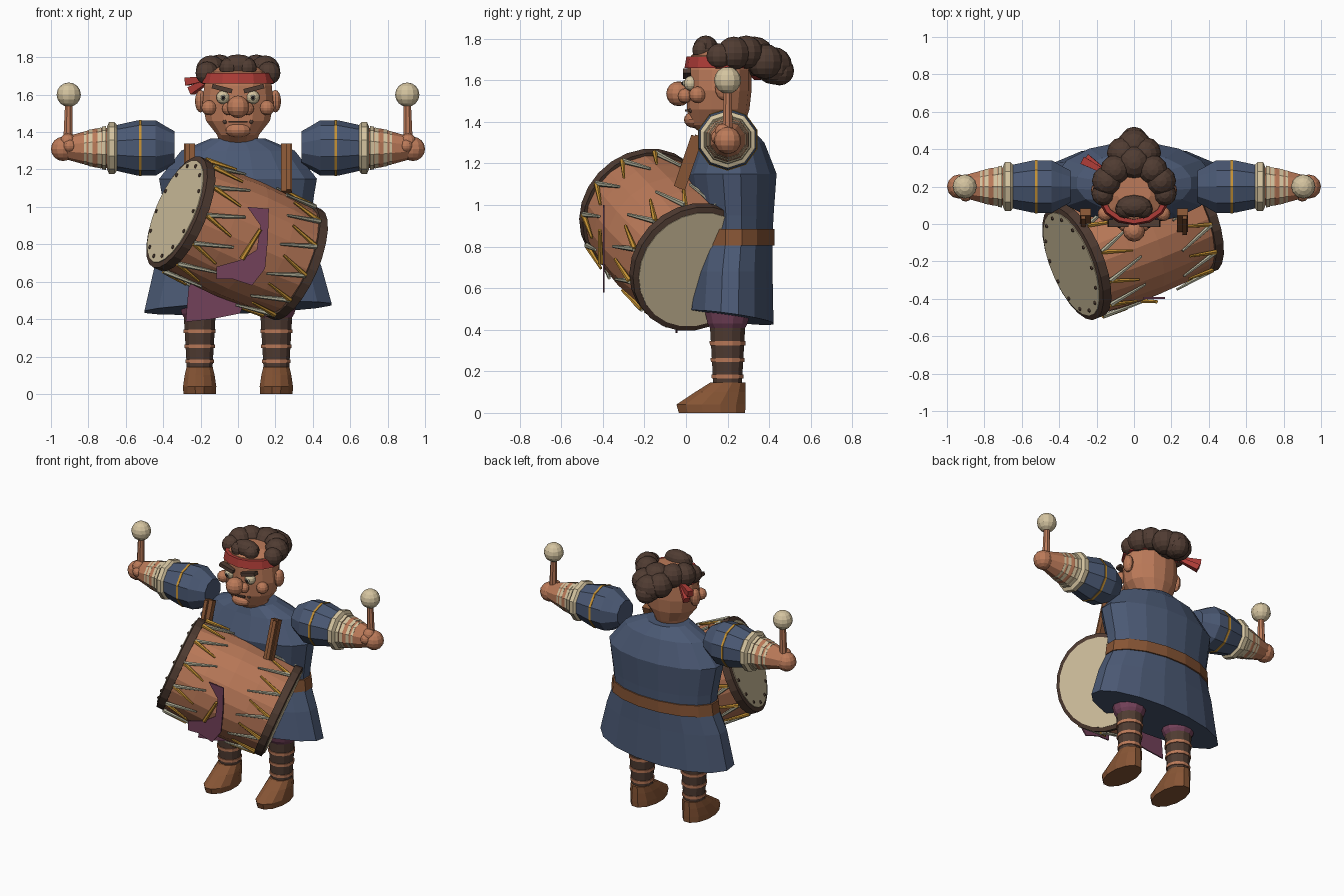
import bpy, bmesh
from math import sin, cos, pi, tau
from mathutils import Vector, Matrix

cube = bpy.data.objects.get("Cube")
if cube:
    bpy.data.objects.remove(cube)


def material(name, r, g, b):
    m = bpy.data.materials.new(name)
    m.use_nodes = True
    m.diffuse_color = (r, g, b, 1)
    m.node_tree.nodes["Principled BSDF"].inputs["Base Color"].default_value = (r, g, b, 1)
    return m


skin = material("skin", .5, .195, .1)
blue = material("blue cloth", .07, .1, .175)
leather = material("leather", .24, .09, .035)
dark = material("dark brown", .08, .045, .032)
cream = material("cream", .66, .55, .35)
red = material("red cloth", .42, .045, .038)
gold = material("gold", .57, .29, .035)
purple = material("purple cloth", .17, .053, .1)
grey = material("pale rope", .42, .41, .3)
black = material("black", .015, .012, .012)


def finish(name, bm, mat):
    bmesh.ops.recalc_face_normals(bm, faces=bm.faces)
    me = bpy.data.meshes.new(name)
    bm.to_mesh(me)
    bm.free()
    me.materials.append(mat)
    ob = bpy.data.objects.new(name, me)
    bpy.context.collection.objects.link(ob)
    return ob


def frame(p, direction):
    return Matrix.Translation(p) @ Vector(direction).to_track_quat('Z', 'Y').to_matrix().to_4x4()


def add_loft(bm, rings, m=Matrix(), seg=12):
    """Capped stack of elliptical rings: height, x radius, y radius, y offset."""
    loops = []
    for h, rx, ry, *off in rings:
        oy = off[0] if off else 0
        angles = [tau * (i + .5) / seg for i in range(seg)]
        loops.append([bm.verts.new(m @ Vector((rx * cos(a), oy + ry * sin(a), h))) for a in angles])
    for lo, hi in zip(loops, loops[1:]):
        for i in range(seg):
            j = (i + 1) % seg
            bm.faces.new((lo[i], lo[j], hi[j], hi[i]))
    bm.faces.new(loops[0][::-1])
    bm.faces.new(loops[-1])


def loft(name, rings, mat, m=Matrix(), seg=12):
    bm = bmesh.new()
    add_loft(bm, rings, m, seg)
    return finish(name, bm, mat)


def rounds(profile):
    return [(h, r, r) for h, r in profile]


def add_rod(bm, a, b, r1, r2, seg=6):
    d = Vector(b) - Vector(a)
    add_loft(bm, rounds([(0, r1), (d.length, r2)]), frame(a, d), seg)


def rod(name, a, b, r1, r2, mat, seg=6):
    bm = bmesh.new()
    add_rod(bm, a, b, r1, r2, seg)
    finish(name, bm, mat)


def add_ball(bm, p, r, scale=(1, 1, 1), seg=12):
    m = Matrix.Translation(p) @ Matrix.Diagonal((*scale, 1))
    bmesh.ops.create_uvsphere(bm, u_segments=seg, v_segments=8, radius=r, matrix=m)


def balls(name, items, mat, scale=(1, 1, 1), seg=12):
    bm = bmesh.new()
    for x, y, z, r in items:
        add_ball(bm, (x, y, z), r, scale, seg)
    return finish(name, bm, mat)


def box(name, p, size, mat, rx=0, ry=0):
    bm = bmesh.new()
    m = Matrix.Translation(p) @ Matrix.Rotation(rx, 4, 'X') @ Matrix.Rotation(ry, 4, 'Y')
    bmesh.ops.create_cube(bm, size=1, matrix=m @ Matrix.Diagonal((*size, 1)))
    finish(name, bm, mat)


def plate(name, points, y, mat):
    """Thin upright cloth cut to an outline in x and z."""
    bm = bmesh.new()
    f = bm.faces.new([bm.verts.new((x, y, z)) for x, z in points])
    new = bmesh.ops.extrude_face_region(bm, geom=[f])["geom"]
    bmesh.ops.translate(bm, vec=(0, .009, 0), verts=[v for v in new if isinstance(v, bmesh.types.BMVert)])
    finish(name, bm, mat)


# Tunic with an uneven hem, and belt
tunic = loft("tunic", [(.46, .51, .215, .21), (.68, .455, .205, .215), (.85, .385, .19, .23),
                       (.95, .395, .195, .23), (1.15, .43, .22, .22), (1.3, .31, .16, .22),
                       (1.365, .15, .12, .2)], blue, seg=16)
for v in tunic.data.vertices:
    if v.co.z < .5:
        v.co.z += .04 * v.co.x - .14 * (v.co.y - .2)
loft("belt", [(.805, .41, .2, .23), (.885, .4, .2, .23)], leather, seg=16)

# Head and face
loft("head", [(1.34, .1, .09, .17), (1.385, .115, .13, .15), (1.46, .175, .15, .155),
              (1.55, .195, .155, .16), (1.65, .185, .155, .16), (1.72, .16, .14, .165),
              (1.755, .09, .08, .17)], skin, seg=14)
loft("headband", [(1.66, .197, .167, .16), (1.715, .185, .158, .16)], red, seg=14)
for i, tip in enumerate([(-.275, .34, 1.67), (-.25, .35, 1.62)]):
    rod(f"headband_tail_{i + 1}", (-.14, .27, 1.69), tip, .015, .03, red, 4)
balls("nose", [(0, -.035, 1.535, .06), (.05, -.005, 1.525, .035), (-.05, -.005, 1.525, .035)], skin)
balls("chin", [(0, .04, 1.41, .05)], skin, (1.4, 1, .8))
for s, side in ((1, "left"), (-1, "right")):
    balls(side + "_ear", [(s * .2, .18, 1.565, .05)], skin, (.6, .8, 1.2))
    balls(side + "_cheek", [(s * .155, .055, 1.53, .04)], skin)
    balls(side + "_eye", [(s * .08, .025, 1.585, .036)], cream)
    balls(side + "_iris", [(s * .08, -.002, 1.585, .016)], grey)
    balls(side + "_pupil", [(s * .08, -.013, 1.585, .01)], black)
    box(side + "_eyebrow", (s * .085, .005, 1.632), (.11, .04, .024), dark, ry=-s * .25)
    balls(side + "_mouth_corner", [(s * .07, .025, 1.455, .012)], dark)
box("mouth", (0, .005, 1.455), (.1, .02, .01), dark)

# Curly hair, swept to a bunch at the back
curls = [(0, .33, 1.715, .095), (0, .42, 1.67, .09), (0, .45, 1.645, .07)]
for s in (1, -1):
    curls += [(s * x, y, z, r) for x, y, z, r in (
        (.165, .16, 1.715, .062), (.145, .23, 1.73, .08), (.1, .29, 1.735, .08),
        (.06, .38, 1.69, .085), (.05, .08, 1.745, .05))]
balls("hair_curls", curls, dark)
balls("forelock", [(0, .095, 1.755, .06)], dark, (1.6, 1, 1))

# Arms, sticks, legs and shoes
for s, side in ((1, "left"), (-1, "right")):
    arm = frame((0, .2, 1.315), (s, 0, 0))
    loft(side + "_sleeve", rounds([(.34, .09), (.385, .115), (.44, .148), (.54, .147), (.66, .12)]), blue, arm, 10)
    loft(side + "_sleeve_stripe", rounds([(.515, .1505), (.53, .1505)]), gold, arm, 10)
    loft(side + "_forearm", rounds([(.64, .11), (.76, .105), (.94, .055)]), skin, arm, 10)
    loft(side + "_cuff", rounds([(.645, .12), (.66, .138), (.69, .138), (.7, .115)]), cream, arm, 10)
    bm = bmesh.new()
    for i in range(6):
        h, r = .705 + i * .026 + (.02 if i > 1 else 0), .118 - i * .0085
        add_loft(bm, rounds([(h, r), (h + .021, r - .004)]), arm, 10)
    finish(side + "_wrist_wraps", bm, cream)
    balls(side + "_hand", [(s * .935, .2, 1.31, .065), (s * .91, .18, 1.35, .042),
                           (s * .9, .155, 1.325, .035)], skin)
    rod(side + "_drumstick", (s * .91, .2, 1.33), (s * .905, .2, 1.56), .027, .021, skin, 8)
    balls(side + "_stick_ball", [(s * .905, .2, 1.6, .065)], cream)

    leg = Matrix.Translation((s * .205, .2, 0))
    loft(side + "_trouser", rounds([(.405, .085), (.43, .1), (.52, .12)]), purple, leg)
    loft(side + "_legging", rounds([(.12, .07), (.42, .088)]), dark, leg)
    for i, h in enumerate((.165, .245, .325)):
        r = .07 + (h - .12) * .06 + .006
        loft(f"{side}_leg_band_{i + 1}", rounds([(h, r), (h + .02, r + .001)]), skin, leg)
    loft(side + "_shoe", [(0, .09, .165, -.075), (.04, .092, .172, -.08), (.1, .083, .125, -.035),
                          (.145, .072, .088, 0)], leather, leg)
    box(side + "_strap", (s * .26, .02, 1.205), (.06, .04, .27), leather, rx=-.33)
    box(side + "_strap_edge", (s * .272, -.002, 1.21), (.025, .03, .26), leather, rx=-.33)

# Drum barrel, rims and skins
start, end = Vector((-.31, -.205, .965)), Vector((.3, .04, .7))
drum = frame((start + end) / 2, end - start)
half = (end - start).length / 2
loft("drum_barrel", rounds([(-half, .305), (-.17, .322), (0, .328), (.17, .322), (half, .305)]), skin, drum, 20)
for s, side in ((1, "left"), (-1, "right")):
    loft(side + "_drum_rim", rounds([(s * (half - .03), .322), (s * (half + .02), .322),
                                     (s * (half + .028), .29)]), dark, drum, 24)
    loft(side + "_drum_skin", rounds([(s * half, .295), (s * (half + .031), .295)]), cream, drum, 24)


def on_drum(h, r, a):
    return drum @ Vector((r * cos(a), r * sin(a), h))


nails = [on_drum(-half - .031, .265, tau * i / 14) for i in range(14)]
balls("drum_nails", [(*p, .011) for p in nails], dark, seg=6)

# Tapered ropes laced inward from both rims
for mat, name, turn, reach in ((grey, "pale_ropes", .22, .12), (gold, "gold_ropes", -.16, .16)):
    bm = bmesh.new()
    for s in (1, -1):
        for i in range(12):
            a = tau * i / 12 + (pi / 12 if s > 0 else 0)
            add_rod(bm, on_drum(s * (half - .03), .322, a), on_drum(s * reach, .336, a + s * turn), .014, .007)
    finish(name, bm, mat)

# Torn cloths
plate("drum_cloth", [(.05, 1), (.165, .99), (.16, .83), (.145, .67), (.075, .58), (-.03, .615),
                     (-.115, .615), (-.115, .68), (.01, .715), (.1, .77), (.12, .9)], -.4, purple)
rod("cloth_pin", (.02, -.41, .72), (.12, -.415, .88), .014, .01, gold)
plate("hanging_cloth", [(-.26, .62), (-.28, .385), (-.14, .4), (.01, .43), (.04, .5), (.02, .62)], -.05, purple)
